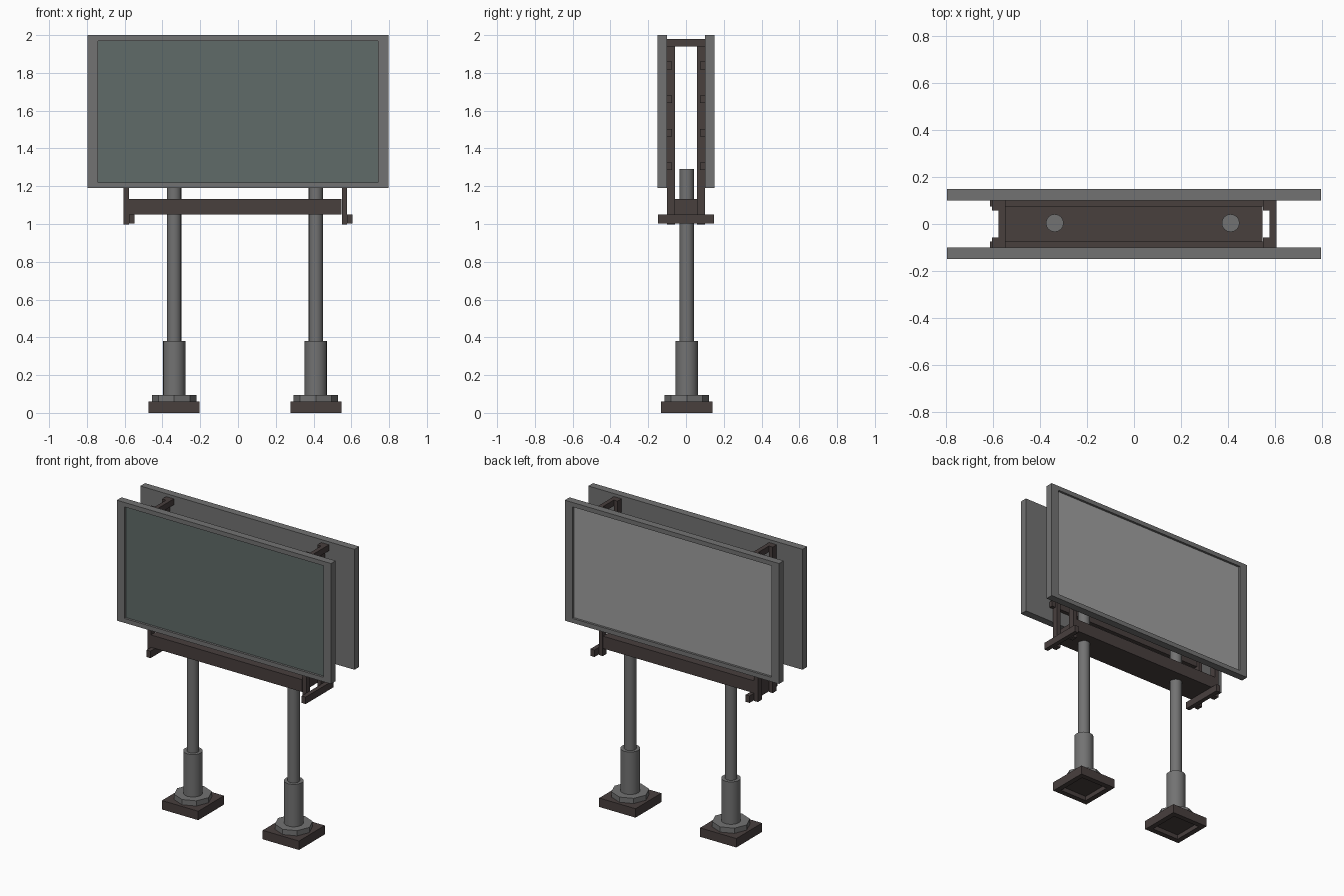
import bpy, bmesh, math
from mathutils import Vector

if "Cube" in bpy.data.objects:
    bpy.data.objects.remove(bpy.data.objects["Cube"])


def material(name, rgb):
    m = bpy.data.materials.new(name)
    m.diffuse_color = (*rgb, 1)
    m.use_nodes = True
    m.node_tree.nodes["Principled BSDF"].inputs["Base Color"].default_value = m.diffuse_color
    return m


GREY = material("grey_metal", (0.17, 0.17, 0.17))
DARK = material("dark_steel", (0.065, 0.05, 0.048))
FRONT = material("front_screen", (0.115, 0.145, 0.14))
BACK = material("back_screen", (0.35, 0.35, 0.35))


def finish(bm, name, *mats):
    me = bpy.data.meshes.new(name)
    bm.to_mesh(me)
    bm.free()
    ob = bpy.data.objects.new(name, me)
    bpy.context.collection.objects.link(ob)
    for m in mats:
        me.materials.append(m)
    return ob


def box(name, x, y, z, mats, recess=None, border=(0, 0, 0), depth=0):
    """Box from ranges; optionally sinks the face that looks along `recess`."""
    bm = bmesh.new()
    bmesh.ops.create_cube(bm, size=1)
    lo, hi = Vector((x[0], y[0], z[0])), Vector((x[1], y[1], z[1]))
    mid, size = (lo + hi) / 2, hi - lo
    for v in bm.verts:
        v.co = Vector(v.co[i] * size[i] + mid[i] for i in range(3))
    bm.normal_update()
    if recess:
        d = Vector(recess)
        face = max(bm.faces, key=lambda f: f.normal.dot(d))
        bmesh.ops.inset_region(bm, faces=[face], thickness=0.01)
        for v in face.verts:
            for i in range(3):
                if not d[i]:
                    s = 1 if v.co[i] > mid[i] else -1
                    v.co[i] = mid[i] + s * (size[i] / 2 - border[i])
        new = bmesh.ops.extrude_discrete_faces(bm, faces=[face])["faces"][0]
        bmesh.ops.translate(bm, verts=new.verts, vec=-d * depth)
        new.material_index = len(mats) - 1
    return finish(bm, name, *mats)


def lathe(name, x, y, profile, sides, mat, smooth=True):
    """Closed stack of rings following (radius, z) points."""
    bm = bmesh.new()
    rings = [[bm.verts.new((x + r * math.cos(a), y + r * math.sin(a), z))
              for a in (2 * math.pi * i / sides for i in range(sides))]
             for r, z in profile]
    for a, b in zip(rings, rings[1:]):
        for i in range(sides):
            j = (i + 1) % sides
            bm.faces.new((a[i], a[j], b[j], b[i]))
    bm.faces.new(rings[0][::-1])
    bm.faces.new(rings[-1])
    ob = finish(bm, name, mat)
    if smooth:
        bpy.context.view_layer.objects.active = ob
        ob.select_set(True)
        bpy.ops.object.shade_smooth_by_angle(angle=math.radians(30))
        ob.select_set(False)
    return ob


# display panels with sunken screens
for side, s, screen in (("front", -1, FRONT), ("back", 1, BACK)):
    box(side + "_panel", (-0.797, 0.797), sorted((s * 0.1, s * 0.15)), (1.19, 2.0),
        [GREY, screen], (0, s, 0), (0.057, 0, 0.03), 0.015)
    # battens behind each panel
    for k in range(4):
        z = 1.285 + 0.178 * k
        box(f"{side}_batten_{k + 1}", (-0.613, 0.605), sorted((s * 0.075, s * 0.1)),
            (z, z + 0.04), [DARK])

# support beam under the panels
box("support_beam", (-0.577, 0.547), (-0.1, 0.1), (1.05, 1.133), [DARK])

# end frames: uprights, top tie and lower arm
for side, x in (("left", -0.605), ("right", 0.55)):
    for label, s in (("front", -1), ("back", 1)):
        box(f"{side}_{label}_upright", (x, x + 0.028), sorted((s * 0.058, s * 0.1)),
            (0.998, 1.98), [DARK])
    tie = (x + 0.028, x + 0.057)
    box(side + "_top_tie", tie, (-0.1, 0.1), (1.94, 1.98), [DARK])
    box(side + "_lower_arm", tie, (-0.148, 0.148), (1.003, 1.05), [DARK])

# posts with collars, flanges and footings
PY = 0.004
for side, x in (("left", -0.338), ("right", 0.412)):
    lathe(side + "_post", x, PY, [(0.06, 0.09), (0.06, 0.38), (0.038, 0.38), (0.038, 1.29)],
          16, GREY)
    lathe(side + "_flange", x, PY, [(0.117, 0.058), (0.117, 0.095)], 8, GREY, False)
    box(side + "_footing", (x - 0.135, x + 0.135), (PY - 0.137, PY + 0.137), (0, 0.06),
        [DARK], (0, 0, -1), (0.035, 0.035, 0), 0.03)
